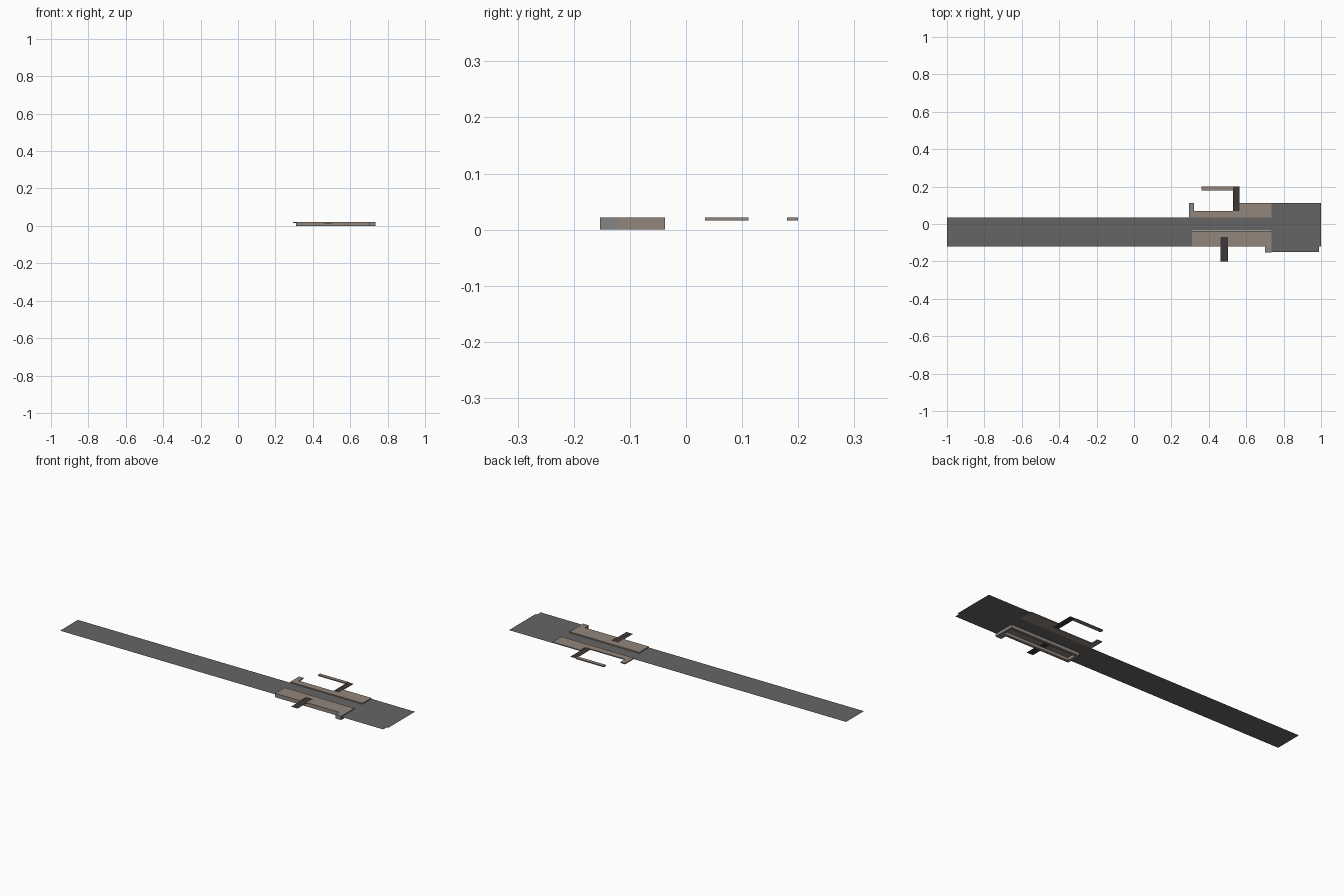
import bpy, bmesh

if "Cube" in bpy.data.objects:
    bpy.data.objects.remove(bpy.data.objects["Cube"])

TOP, DECK = 0.0215, 0.016   # top of the slabs, level of the ground sheet


def material(name, rgb):
    m = bpy.data.materials.new(name)
    m.diffuse_color = (*rgb, 1)
    m.use_nodes = True
    m.node_tree.nodes["Principled BSDF"].inputs["Base Color"].default_value = m.diffuse_color
    return m


tan = material("warm stone", (0.29, 0.24, 0.20))
grey = material("mid grey", (0.24, 0.235, 0.23))
asphalt = material("dark asphalt", (0.13, 0.13, 0.13))
black = material("charcoal", (0.045, 0.04, 0.038))


def slab(name, outline, z0, z1, mat):
    """Extrude a flat outline from z0 to z1 (a single sheet if they match)."""
    bm = bmesh.new()
    face = bm.faces.new([bm.verts.new((x, y, z0)) for x, y in outline])
    if z1 > z0:
        ext = bmesh.ops.extrude_face_region(bm, geom=[face])
        verts = [v for v in ext["geom"] if isinstance(v, bmesh.types.BMVert)]
        bmesh.ops.translate(bm, verts=verts, vec=(0, 0, z1 - z0))
        bmesh.ops.recalc_face_normals(bm, faces=bm.faces)
    elif face.normal.z < 0 or face.calc_area() > 0:
        face.normal_update()
        if face.normal.z < 0:
            face.normal_flip()
    me = bpy.data.meshes.new(name)
    bm.to_mesh(me)
    bm.free()
    me.materials.append(mat)
    ob = bpy.data.objects.new(name, me)
    bpy.context.collection.objects.link(ob)
    return ob


def rect(x0, x1, y0, y1):
    return [(x0, y0), (x1, y0), (x1, y1), (x0, y1)]


# Ground sheet: long track strip widening into a forecourt, open under the platforms
slab("ground_sheet", [
    (-1, -0.12), (0.31, -0.12), (0.31, -0.035), (0.735, -0.035),
    (0.735, -0.15), (0.99, -0.15), (0.99, -0.12), (1, -0.12), (1, 0.112),
    (0.735, 0.112), (0.735, 0.035), (-1, 0.035)], DECK, DECK, asphalt)

# Front platform: deck with a notch for the ramp
slab("front_platform_deck", [
    (0.31, -0.12), (0.463, -0.12), (0.463, -0.07), (0.503, -0.07),
    (0.503, -0.12), (0.735, -0.12), (0.735, -0.037), (0.31, -0.037)],
    DECK, TOP, tan)

# Front platform walls, open underneath
W = 0.014
for name, r in {
    "front_wall": (0.31, 0.735, -0.12, -0.12 + W),
    "back_wall": (0.31, 0.735, -0.037 - W, -0.037),
    "left_wall": (0.31, 0.31 + W, -0.12 + W, -0.037 - W),
    "right_wall": (0.735 - W, 0.735, -0.12 + W, -0.037 - W),
}.items():
    slab(name, rect(*r), 0, DECK, tan)
slab("front_platform_arm", rect(0.70, 0.735, -0.153, -0.12), 0, TOP, grey)

# Rear platform: thin slab with a wide right end and a small left arm
slab("rear_platform", [
    (0.294, 0.034), (0.735, 0.034), (0.735, 0.111), (0.565, 0.111),
    (0.565, 0.07), (0.294, 0.07)], DECK, TOP, tan)
slab("rear_platform_arm", rect(0.294, 0.322, 0.07, 0.111), DECK, TOP, grey)

# Outlying path and the dark ramps
slab("outer_path", rect(0.36, 0.53, 0.18, 0.2), DECK, TOP, tan)
slab("rear_ramp", rect(0.53, 0.565, 0.07, 0.2), TOP - 0.002, TOP - 0.002, black)
slab("front_ramp", rect(0.463, 0.503, -0.2, -0.07), TOP - 0.002, TOP - 0.002, black)
